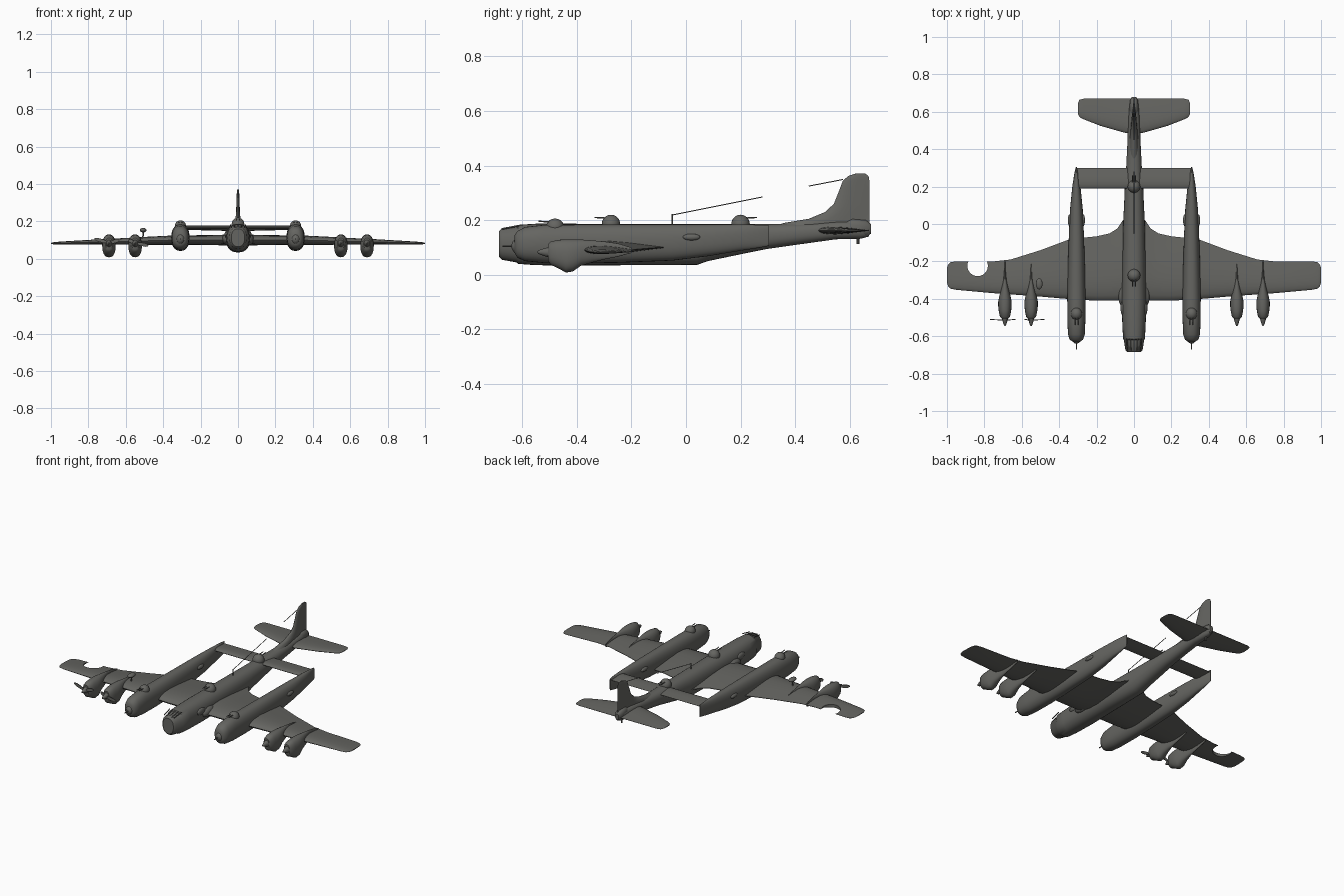
import bpy, bmesh
from math import sin, cos, pi, copysign
from mathutils import Vector

cube = bpy.data.objects.get("Cube")
if cube:
    bpy.data.objects.remove(cube, do_unlink=True)

paint = bpy.data.materials.new("dark grey paint")
paint.use_nodes = True
grey = (0.13, 0.13, 0.12, 1)
paint.diffuse_color = grey
paint.node_tree.nodes["Principled BSDF"].inputs["Base Color"].default_value = grey


def finish(name, bm, angle=0.7):
    bmesh.ops.recalc_face_normals(bm, faces=bm.faces)
    mesh = bpy.data.meshes.new(name)
    bm.to_mesh(mesh)
    bm.free()
    obj = bpy.data.objects.new(name, mesh)
    bpy.context.collection.objects.link(obj)
    mesh.materials.append(paint)
    bpy.ops.object.select_all(action="DESELECT")
    obj.select_set(True)
    bpy.context.view_layer.objects.active = obj
    bpy.ops.object.shade_smooth_by_angle(angle=angle)
    return obj


def bridge(name, rings, angle=0.7):
    """Skin a list of equal point rings and cap both ends."""
    bm = bmesh.new()
    loops = [[bm.verts.new(p) for p in ring] for ring in rings]
    n = len(loops[0])
    for a, b in zip(loops, loops[1:]):
        for i in range(n):
            j = (i + 1) % n
            bm.faces.new((a[i], a[j], b[j], b[i]))
    bm.faces.new(loops[0])
    bm.faces.new(loops[-1])
    return finish(name, bm, angle)


def body(name, x, stations, power=2.3, n=28):
    """Hull along y; stations are (y, half width, bottom, top)."""
    rings = []
    for y, w, lo, hi in stations:
        ring = []
        for i in range(n):
            c, s = cos(2 * pi * i / n), sin(2 * pi * i / n)
            ring.append((x + w * copysign(abs(c) ** (2 / power), c), y,
                         (lo + hi) / 2 + (hi - lo) / 2 * copysign(abs(s) ** (2 / power), s)))
        rings.append(ring)
    return bridge(name, rings)


FOIL = [(0, 0), (.02, .35), (.08, .7), (.2, .95), (.35, 1), (.6, .72), (.85, .3), (1, .06)]


def foil(name, stations, place):
    """Aerofoil surface; stations are (span, leading y, trailing y, height, half thickness)."""
    rings = []
    for span, lead, trail, h, t in stations:
        outline = FOIL + [(s, -d) for s, d in FOIL[:0:-1]]
        rings.append([place(span, lead + s * (trail - lead), h + d * t) for s, d in outline])
    return bridge(name, rings)


def rod(name, a, b, r, n=8):
    a, b = Vector(a), Vector(b)
    turn = (b - a).to_track_quat("Z", "Y")
    rings = [[p + turn @ Vector((r * cos(2 * pi * i / n), r * sin(2 * pi * i / n), 0))
              for i in range(n)] for p in (a, b)]
    return bridge(name, rings)


def blob(name, centre, size):
    bm = bmesh.new()
    bmesh.ops.create_uvsphere(bm, u_segments=20, v_segments=12, radius=1)
    for v in bm.verts:
        v.co = Vector(centre) + Vector(size) * v.co
    return finish(name, bm, 1)


# Central fuselage with blunt glazed nose
body("fuselage", 0, [
    (-.685, .036, .065, .16), (-.675, .046, .055, .17), (-.62, .054, .045, .177),
    (-.615, .058, .04, .183), (-.55, .062, .035, .187), (-.42, .066, .034, .187),
    (-.2, .062, .035, .186), (.04, .057, .036, .186), (.08, .054, .05, .186),
    (.2, .049, .075, .186), (.3, .042, .095, .186), (.42, .036, .112, .188),
    (.55, .032, .13, .195), (.64, .024, .132, .195), (.67, .014, .14, .185)])
for k in range(5):
    x = -.04 + .02 * k
    rod("nose_frame", (x, -.612, .18), (x * .85, -.675, .168), .003)

# Gun turrets on the spine
for y, aim in ((-.275, -1), (.2, 1)):
    blob("spine_turret", (0, y, .185), (.034, .034, .035))
    for s in (-1, 1):
        rod("turret_gun", (s * .009, y, .207), (s * .009, y + aim * .06, .21), .0025)

# Tail fin with a sweeping dorsal fillet
foil("tail_fin", [
    (.17, .3, .672, 0, .024), (.19, .36, .672, 0, .02), (.205, .45, .672, 0, .015),
    (.23, .51, .672, 0, .012), (.26, .542, .672, 0, .01), (.31, .562, .672, 0, .008),
    (.345, .575, .672, 0, .007), (.362, .595, .669, 0, .006), (.372, .625, .655, 0, .003)],
    lambda span, y, h: (h, y, span))
body("tail_gun_position", 0, [
    (.57, .012, .15, .19), (.61, .024, .14, .205), (.66, .022, .14, .2), (.678, .012, .15, .185)])
rod("tail_skid", (0, .63, .14), (0, .63, .113), .005)

# Aerial mast and wires
rod("aerial_mast", (0, -.05, .18), (0, -.05, .222), .003)
rod("aerial_wire", (0, -.05, .219), (0, .28, .285), .0018)
rod("fin_wire", (0, .45, .325), (0, .575, .349), .0018)

WING = [
    (0, -.41, .03, .1, .03), (.06, -.41, .02, .1, .03), (.09, -.41, -.025, .1, .028),
    (.13, -.41, -.05, .1, .027), (.2, -.41, -.066, .1, .026), (.34, -.402, -.08, .1, .025),
    (.5, -.388, -.14, .096, .021), (.66, -.376, -.19, .092, .016), (.75, -.37, -.2, .09, .014),
    (.95, -.352, -.2, .084, .008), (.98, -.346, -.204, .083, .006),
    (.993, -.335, -.215, .083, .005), (1, -.315, -.235, .083, .002)]
TAIL = [
    (0, .48, .67, .162, .015), (.05, .488, .67, .162, .013), (.18, .525, .67, .162, .01),
    (.27, .56, .67, .162, .007), (.292, .572, .664, .162, .005), (.3, .59, .645, .162, .002)]

wings = {}
for side, tag in ((1, "left"), (-1, "right")):
    def flat(span, y, h):
        return (side * span, y, h)

    wings[tag] = foil(tag + "_wing", WING, flat)
    foil(tag + "_tailplane", TAIL, flat)
    foil(tag + "_rear_bridge", [(0, .19, .3, .168, .009), (.31, .19, .3, .168, .009)], flat)

    # Outer hull, ending in a vertical knife edge
    x = side * .308
    body(tag + "_boom", x, [
        (-.628, .022, .08, .145), (-.618, .036, .062, .16), (-.59, .045, .05, .175),
        (-.52, .048, .043, .183), (-.4, .049, .042, .184), (-.25, .046, .044, .184),
        (-.05, .04, .052, .184), (.08, .034, .068, .184), (.2, .022, .088, .184),
        (.27, .011, .099, .183), (.305, .003, .106, .18)])
    blob(tag + "_boom_turret", (x, -.48, .175), (.03, .033, .031))
    blob(tag + "_nose_ball", (x, -.61, .105), (.025, .03, .03))
    rod(tag + "_nose_gun", (x, -.62, .105), (x, -.672, .105), .003)
    for s in (-1, 1):
        blob("boom_blister", (x + s * .036, .02, .138), (.01, .032, .012))
        rod("boom_turret_gun", (x + s * .008, -.49, .193), (x + s * .008, -.54, .196), .0025)
    blob(tag + "_fuselage_blister", (side * .06, -.45, .13), (.012, .04, .02))
    # Root fairings beside the hulls
    blob(tag + "_root_fairing", (side * .06, -.38, .105), (.025, .06, .03))

    # Slim engines with deep chin intakes, trailing into thin fairings
    for ex in (.55, .69):
        cx = side * ex
        body("engine_nacelle", cx, [
            (-.505, .018, .05, .112), (-.495, .027, .036, .122), (-.465, .033, .022, .128),
            (-.44, .036, .008, .13), (-.415, .036, .012, .13), (-.385, .03, .033, .129),
            (-.345, .02, .045, .126), (-.3, .009, .056, .122), (-.25, .004, .066, .115),
            (-.2, .002, .08, .1)])
        body("propeller_spinner", cx, [
            (-.545, .003, .08, .086), (-.535, .008, .074, .092),
            (-.515, .014, .067, .098), (-.5, .018, .062, .103)], 2, 16)

# Surviving blades on the starboard engines
for hub, tip in (((-.69, -.515, .085), (-.768, -.51, .108)),
                 ((-.69, -.515, .085), (-.635, -.51, .1)),
                 ((-.55, -.515, .085), (-.48, -.51, .07)),
                 ((-.55, -.515, .085), (-.585, -.51, .1))):
    a, b = Vector(hub), Vector(tip)
    across = (b - a).cross(Vector((0, 1, 0))).normalized()
    rings = []
    for t, w in ((0, .004), (.4, .009), (.8, .009), (1, .003)):
        p = a.lerp(b, t)
        rings.append([p + across * (w * i) + Vector((0, j * .002, 0))
                      for i, j in ((-1, -1), (1, -1), (1, 1), (-1, 1))])
    bridge("propeller_blade", rings)

# Loose blade standing above the starboard wing
rod("bent_strut", (-.51, -.32, .1), (-.505, -.32, .155), .004)
blob("bent_strut_head", (-.507, -.32, .153), (.018, .03, .012))

# Bite torn from the starboard trailing edge
cutter = bpy.data.objects.new("bite_cutter", bpy.data.meshes.new("bite_cutter"))
bm = bmesh.new()
bmesh.ops.create_cone(bm, cap_ends=True, segments=24, radius1=.055, radius2=.055, depth=.3)
bmesh.ops.translate(bm, verts=bm.verts, vec=(-.836, -.224, .09))
bm.to_mesh(cutter.data)
bm.free()
bpy.context.collection.objects.link(cutter)
cutter.hide_render = True
bite = wings["right"].modifiers.new("bite", "BOOLEAN")
bite.operation = "DIFFERENCE"
bite.solver = "EXACT"
bite.object = cutter
bpy.context.view_layer.objects.active = wings["right"]
bpy.ops.object.modifier_apply(modifier=bite.name)
bpy.data.objects.remove(cutter, do_unlink=True)
